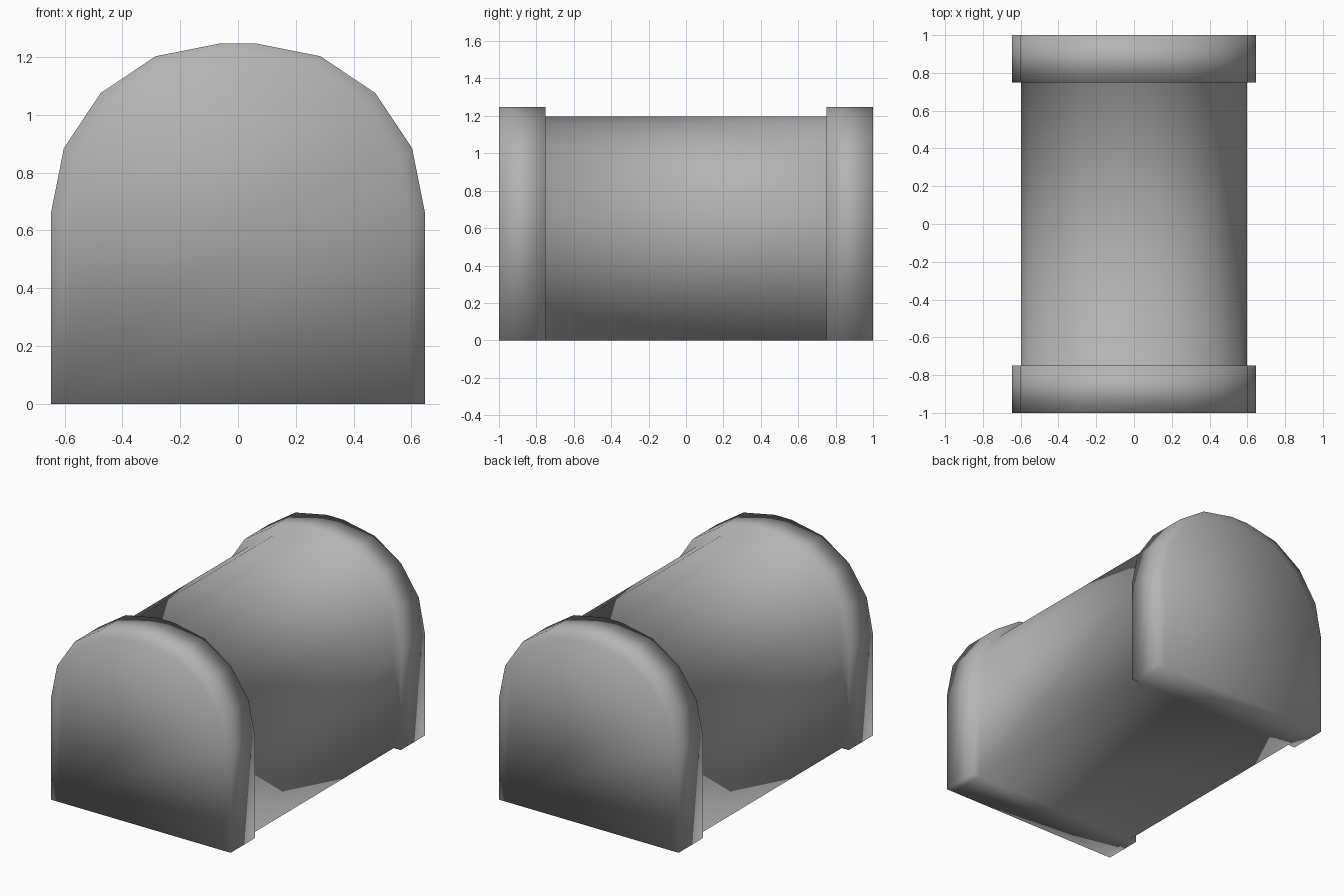
import bpy, bmesh
from math import cos, sin, pi

if "Cube" in bpy.data.objects:
    bpy.data.objects.remove(bpy.data.objects["Cube"])

CX, CZ = 0.06, 0.66      # centre of the rounded corners
R_BODY, R_RIM = 0.537, 0.587


def arch(bm, y, radius):
    """Arch vertices from right foot, over the top, to left foot."""
    right = [(CX + radius, 0.0)]
    right += [(CX + radius * cos(i * pi / 8), CZ + radius * sin(i * pi / 8))
              for i in range(5)]
    pts = right + [(-x, z) for x, z in reversed(right)]
    return [bm.verts.new((x, y, z)) for x, z in pts]


def bridge(bm, a, b, closed=False):
    """Quads between two arches; closed also adds the flat base."""
    for i in range(-1 if closed else 0, len(a) - 1):
        bm.faces.new((a[i], b[i], b[i + 1], a[i + 1]))


bm = bmesh.new()

# Body: arched prism running the full length
body = [arch(bm, y, R_BODY) for y in (-1, -0.75, 0.75, 1)]
for a, b in zip(body, body[1:]):
    bridge(bm, a, b, closed=True)
bm.faces.new(body[0])
bm.faces.new(body[3][::-1])

# Raised rims at both ends
for front, back in (body[:2], body[2:]):
    o_front = arch(bm, front[0].co.y, R_RIM)
    o_back = arch(bm, back[0].co.y, R_RIM)
    bridge(bm, front, o_front)
    bridge(bm, o_front, o_back)
    bridge(bm, o_back, back)
    bm.faces.new((front[0], back[0], o_back[0], o_front[0]))
    bm.faces.new((o_front[-1], o_back[-1], back[-1], front[-1]))

for f in bm.faces:
    f.smooth = True

mesh = bpy.data.meshes.new("arched_barrel")
bm.to_mesh(mesh)
bm.free()
obj = bpy.data.objects.new("arched_barrel", mesh)
bpy.context.collection.objects.link(obj)

# Dark grey surface
grey = bpy.data.materials.new("dark_grey")
grey.diffuse_color = (0.45, 0.45, 0.45, 1)
grey.use_nodes = True
grey.node_tree.nodes["Principled BSDF"].inputs["Base Color"].default_value = grey.diffuse_color
mesh.materials.append(grey)
